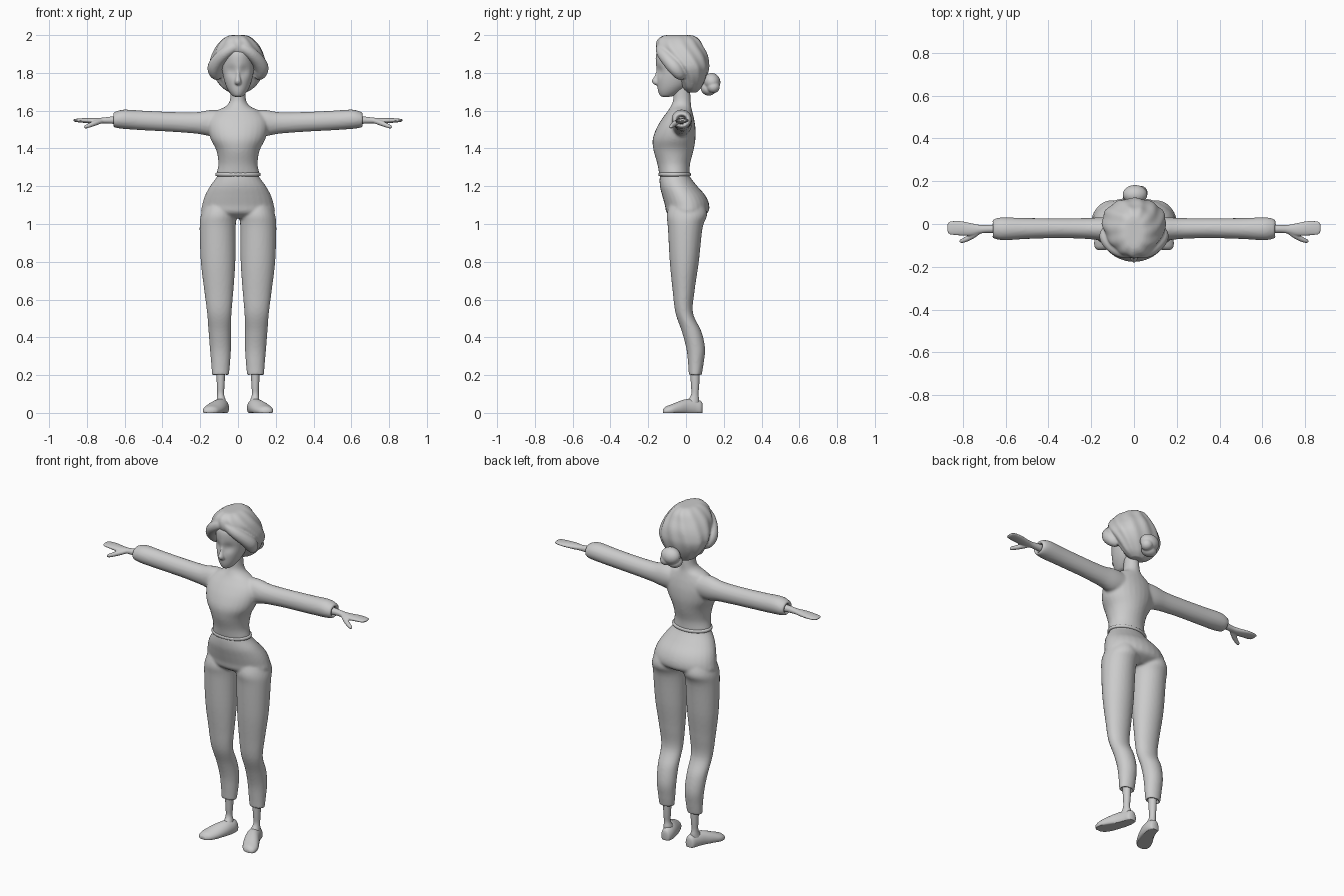
import bpy, bmesh, math
from mathutils import Vector, Matrix


def smooth_rings(rings, steps=5):
    """Catmull-Rom interpolation between the given cross-sections."""
    pts = [rings[0]] + list(rings) + [rings[-1]]
    out = []
    for i in range(1, len(pts) - 2):
        for s in range(steps):
            t = s / steps
            out.append([0.5 * (2 * b + (c - a) * t + (2 * a - 5 * b + 4 * c - d) * t * t
                               + (3 * b - a - 3 * c + d) * t ** 3)
                        for a, b, c, d in zip(*pts[i - 1:i + 3])])
    return out + [list(rings[-1])]


def loft(bm, axis, rings, side=1, n=28, ripple=0.0, waves=11):
    """Ring = (position on axis, low u, high u, low v, high v)."""
    loops = []
    for t, u0, u1, v0, v1 in smooth_rings(rings):
        loop = []
        for k in range(n):
            a = 2 * math.pi * k / n
            r = 1 + ripple * math.cos(waves * a + 25 * t)
            u = (u0 + u1) / 2 + (u1 - u0) / 2 * r * math.cos(a)
            v = (v0 + v1) / 2 + (v1 - v0) / 2 * r * math.sin(a)
            x, y, z = {'X': (t, u, v), 'Y': (u, t, v), 'Z': (u, v, t)}[axis]
            loop.append(bm.verts.new((x * side, y, max(z, 0))))
        loops.append(loop)
    for lo, hi in zip(loops, loops[1:]):
        for k in range(n):
            bm.faces.new((lo[k - 1], lo[k], hi[k], hi[k - 1]))
    bm.faces.new(loops[0])
    bm.faces.new(loops[-1])


def ball(bm, loc, size, rot=0.0):
    m = Matrix.Translation(loc) @ Matrix.Rotation(rot, 4, 'X') @ Matrix.Diagonal((*size, 1))
    bmesh.ops.create_uvsphere(bm, u_segments=24, v_segments=14, radius=1, matrix=m)


def finish(name, bm, voxel=0.0, smooth=4):
    bmesh.ops.remove_doubles(bm, verts=bm.verts, dist=1e-5)
    bmesh.ops.recalc_face_normals(bm, faces=bm.faces)
    me = bpy.data.meshes.new(name)
    bm.to_mesh(me)
    bm.free()
    ob = bpy.data.objects.new(name, me)
    bpy.context.collection.objects.link(ob)
    bpy.ops.object.select_all(action='DESELECT')
    ob.select_set(True)
    bpy.context.view_layer.objects.active = ob
    bpy.ops.object.shade_smooth_by_angle(angle=math.radians(50))
    if voxel:  # fuse overlapping volumes into one soft skin
        rm = ob.modifiers.new("Fuse", 'REMESH')
        rm.mode, rm.voxel_size, rm.use_smooth_shade = 'VOXEL', voxel, True
        sm = ob.modifiers.new("Soften", 'SMOOTH')
        sm.factor, sm.iterations = 0.5, smooth
    return ob


def tube(bm, points, side=1, n=14):
    """Round tapered strand through (x, y, z, radius) points."""
    path = smooth_rings(points)
    loops = []
    for i, p in enumerate(path):
        d = Vector(path[min(i + 1, len(path) - 1)][:3]) - Vector(path[max(i - 1, 0)][:3])
        q = d.to_track_quat('Z', 'Y')
        loops.append([])
        for k in range(n):
            a = 2 * math.pi * k / n
            v = Vector(p[:3]) + q @ Vector((math.cos(a), math.sin(a), 0)) * p[3]
            loops[-1].append(bm.verts.new((v.x * side, v.y, v.z)))
    for lo, hi in zip(loops, loops[1:]):
        for k in range(n):
            bm.faces.new((lo[k - 1], lo[k], hi[k], hi[k - 1]))
    bm.faces.new(loops[0])
    bm.faces.new(loops[-1])


# Sweater: torso and neck fused with both sleeves
torso = [(1.257, -.116, .116, -.142, .022), (1.27, -.113, .113, -.143, .02),
         (1.32, -.104, .104, -.152, .022), (1.39, -.115, .115, -.172, .04),
         (1.45, -.145, .145, -.176, .05), (1.51, -.158, .158, -.155, .05),
         (1.56, -.15, .15, -.125, .042), (1.6, -.11, .11, -.095, .032),
         (1.625, -.062, .062, -.08, .027), (1.66, -.042, .042, -.068, .025),
         (1.74, -.04, .04, -.07, .02)]
sleeve = [(.06, -.08, .03, 1.47, 1.6), (.14, -.078, .032, 1.465, 1.605),
          (.22, -.07, .028, 1.478, 1.592), (.35, -.066, .027, 1.488, 1.593),
          (.5, -.07, .028, 1.496, 1.6), (.6, -.076, .031, 1.503, 1.606),
          (.64, -.072, .028, 1.508, 1.598), (.662, -.064, .018, 1.514, 1.588),
          (.662, -.064, .018, 1.514, 1.588), (.66, -.052, .006, 1.523, 1.577),
          (.63, -.05, .004, 1.525, 1.575)]
bm = bmesh.new()
loft(bm, 'Z', torso)
for s in (1, -1):
    loft(bm, 'X', sleeve, s)
finish("sweater", bm, .008)

# Sweater hem band
bm = bmesh.new()
loft(bm, 'Z', [(1.252, -.108, .108, -.135, .014), (1.256, -.119, .119, -.145, .025),
               (1.268, -.119, .119, -.146, .025), (1.274, -.108, .108, -.138, .015)])
finish("sweater_hem", bm)

# Trousers: hips fused with both legs, recessed at the cuffs
hips = [(1.28, -.104, .104, -.13, .012), (1.25, -.112, .112, -.139, .021),
        (1.2, -.148, .148, -.138, .06), (1.15, -.175, .175, -.126, .103),
        (1.1, -.19, .19, -.112, .123), (1.06, -.192, .192, -.102, .115),
        (1.03, -.14, .14, -.06, .06)]
leg = [(1.12, .03, .165, -.08, .09), (1.05, .01, .196, -.102, .112),
       (.98, .012, .203, -.096, .088), (.8, .014, .197, -.086, .068),
       (.65, .024, .179, -.071, .046), (.53, .034, .164, -.056, .037),
       (.43, .037, .156, -.022, .082), (.34, .037, .149, .002, .101),
       (.26, .042, .142, .011, .093), (.2, .048, .138, .015, .083),
       (.2, .048, .138, .015, .083), (.203, .06, .126, .024, .074),
       (.23, .062, .124, .026, .072)]
bm = bmesh.new()
loft(bm, 'Z', hips)
for s in (1, -1):
    loft(bm, 'Z', leg, s)
finish("trousers", bm, .0075)

ankle = [(.26, .066, .116, .02, .075), (.15, .071, .112, .026, .07),
         (.1, .074, .11, .028, .066), (.07, .066, .113, .01, .07),
         (.04, .06, .12, -.02, .07)]
shoe = [(.088, .07, .092, .005, .045), (.08, .054, .108, -.02, .062),
        (.05, .047, .12, -.02, .072), (.01, .052, .138, -.02, .074),
        (-.03, .064, .162, -.02, .064), (-.075, .085, .184, -.018, .046),
        (-.108, .108, .183, -.014, .033), (-.122, .132, .168, -.005, .018)]
hand = [(.62, -.046, 0, 1.528, 1.572), (.68, -.042, -.004, 1.531, 1.568),
        (.72, -.045, -.004, 1.532, 1.563), (.76, -.055, .004, 1.531, 1.562),
        (.81, -.054, .014, 1.535, 1.561), (.85, -.051, .014, 1.539, 1.558),
        (.868, -.044, .008, 1.543, 1.555), (.872, -.03, -.006, 1.547, 1.552)]
thumb = [(.725, -.035, 1.545, .013), (.755, -.055, 1.535, .014),
         (.785, -.072, 1.523, .012), (.808, -.08, 1.514, .009), (.816, -.082, 1.512, .003)]
for s, tag in ((1, "left"), (-1, "right")):
    # Ankles, shoes and hands
    bm = bmesh.new()
    loft(bm, 'Z', ankle, s, 20)
    finish(tag + "_ankle", bm)
    bm = bmesh.new()
    loft(bm, 'Y', shoe, s)
    finish(tag + "_shoe", bm)
    bm = bmesh.new()
    loft(bm, 'X', hand, s, 20)
    tube(bm, thumb, s)
    finish(tag + "_hand", bm, .004, 2)

# Head with shallow eye sockets and a nose
head = [(1.673, -.015, .015, -.125, -.09), (1.68, -.03, .03, -.138, -.06),
        (1.705, -.05, .05, -.148, -.02), (1.74, -.067, .067, -.153, .02),
        (1.79, -.08, .08, -.157, .05), (1.85, -.087, .087, -.16, .08),
        (1.91, -.08, .08, -.155, .08), (1.95, -.05, .05, -.11, .04)]
bm = bmesh.new()
loft(bm, 'Z', head, 1, 40)
for v in bm.verts:
    if v.co.y < -.06:
        d = Vector(((abs(v.co.x) - .035) / .028, (v.co.z - 1.81) / .03)).length
        v.co.y += .014 * math.exp(-d * d)
loft(bm, 'Z', [(1.735, -.006, .006, -.16, -.14), (1.742, -.016, .016, -.173, -.13),
               (1.758, -.017, .017, -.181, -.13), (1.785, -.011, .011, -.166, -.13),
               (1.82, -.008, .008, -.155, -.13)], 1, 16)
finish("head", bm, .005, 3)

# Hair: rippled cap with curls sweeping down from the parting
cap = [(1.695, -.04, .04, .005, .055), (1.72, -.082, .082, -.02, .08),
       (1.77, -.122, .122, -.045, .106), (1.82, -.146, .146, -.08, .12),
       (1.86, -.147, .147, -.115, .12), (1.9, -.135, .135, -.145, .112),
       (1.94, -.115, .115, -.158, .092), (1.975, -.085, .085, -.15, .072),
       (1.995, -.055, .055, -.125, .045), (2.0, -.03, .03, -.1, .02)]
bm = bmesh.new()
loft(bm, 'Z', cap, 1, 66, .025)
for s in (1, -1):
    tube(bm, [(-.01, -.125, 1.945, .02), (.03, -.132, 1.93, .028), (.07, -.122, 1.902, .032),
              (.105, -.092, 1.865, .036), (.124, -.06, 1.828, .038),
              (.118, -.035, 1.795, .032), (.1, -.02, 1.775, .018)], s)
finish("hair", bm, .006, 3)

# Bun of overlapping coils
bm = bmesh.new()
ball(bm, (.005, .138, 1.752), (.058, .044, .048), .3)
ball(bm, (-.008, .118, 1.714), (.045, .04, .034), -.3)
ball(bm, (.03, .145, 1.725), (.034, .034, .032))
finish("bun", bm, .005, 2)
